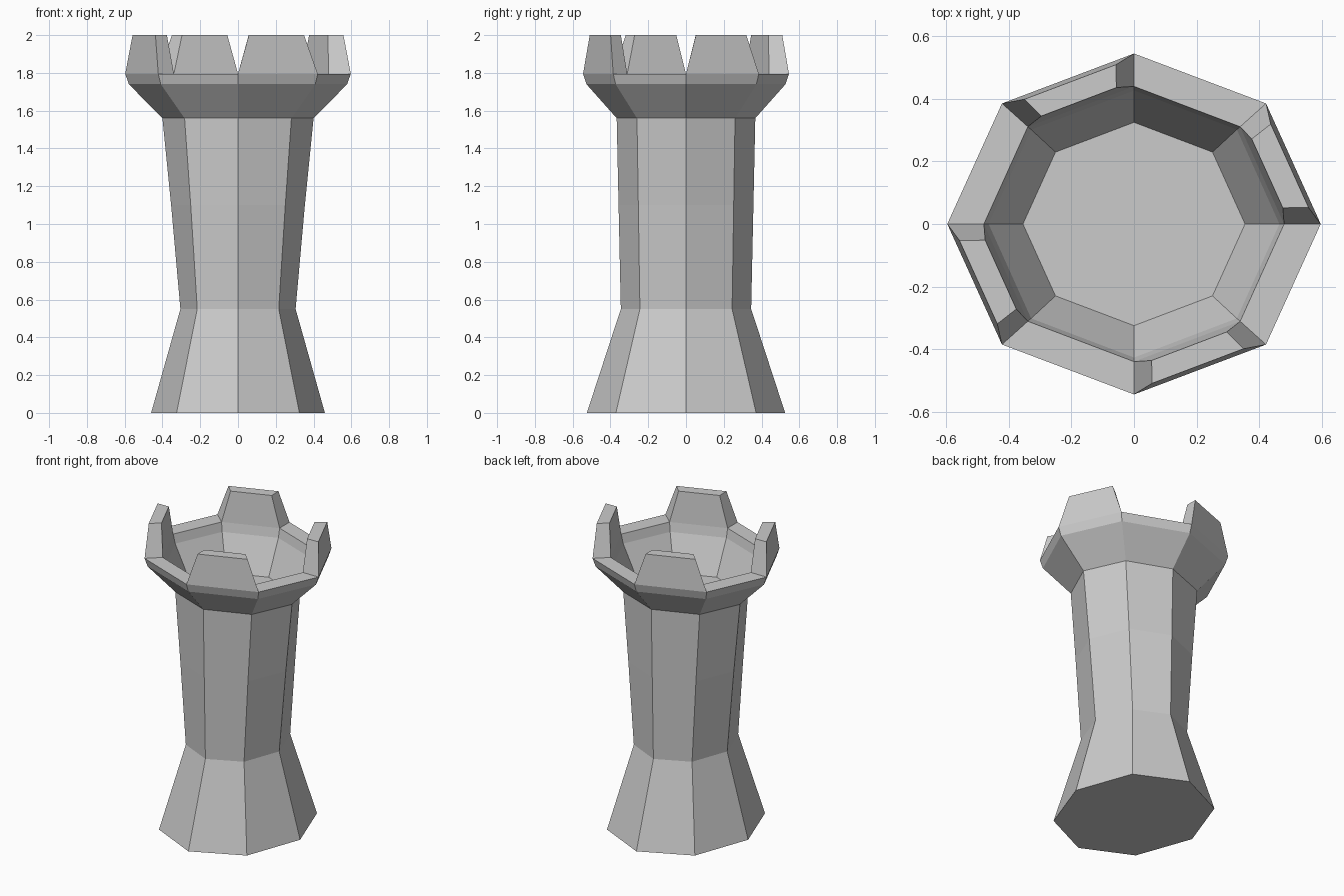
import bpy, bmesh
from math import cos, sin, pi
from mathutils import Vector

if "Cube" in bpy.data.objects:
    bpy.data.objects.remove(bpy.data.objects["Cube"])

SIDES = 8
# x radius, y radius, height: up the outside, over the rim, down into the bowl
PROFILE = [
    (0.46, 0.525, 0.0),
    (0.305, 0.345, 0.55),
    (0.354, 0.357, 1.10),
    (0.40, 0.367, 1.56),
    (0.578, 0.527, 1.74),
    (0.597, 0.545, 1.795),
    (0.48, 0.44, 1.795),
    (0.465, 0.427, 1.735),
    (0.355, 0.325, 1.51),
]
RIM = 5  # profile index of the outer rim edge

bm = bmesh.new()


def ring(rx, ry, z):
    return [bm.verts.new((rx * cos(2 * pi * i / SIDES), ry * sin(2 * pi * i / SIDES), z))
            for i in range(SIDES)]


def merlon(a, b, c, d):
    """Tapered block on one rim side: a, b outer corners; d, c inner corners."""
    def top(p, q, t, scale):
        v = p.co.lerp(q.co, t) * scale
        v.z = 2.0
        return bm.verts.new(v)
    base = [a, b, c, d]
    cap = [top(a, b, 0.14, 0.975), top(a, b, 0.85, 0.975),
           top(d, c, 0.84, 1.04), top(d, c, 0.16, 1.04)]
    bm.faces.new(cap)
    for i in range(4):
        j = (i + 1) % 4
        bm.faces.new((base[i], base[j], cap[j], cap[i]))


# Tower body, with a merlon on every second rim side
rings = [ring(*p) for p in PROFILE]
for n in range(len(rings) - 1):
    lo, hi = rings[n], rings[n + 1]
    for i in range(SIDES):
        j = (i + 1) % SIDES
        if n == RIM and i % 2 == 0:
            merlon(lo[i], lo[j], hi[j], hi[i])
        else:
            bm.faces.new((lo[i], lo[j], hi[j], hi[i]))

# Underside and bowl floor
bm.faces.new(rings[0][::-1])
bm.faces.new(rings[-1])
bmesh.ops.recalc_face_normals(bm, faces=bm.faces[:])

mesh = bpy.data.meshes.new("tower")
bm.to_mesh(mesh)
bm.free()
bpy.context.collection.objects.link(bpy.data.objects.new("tower", mesh))
